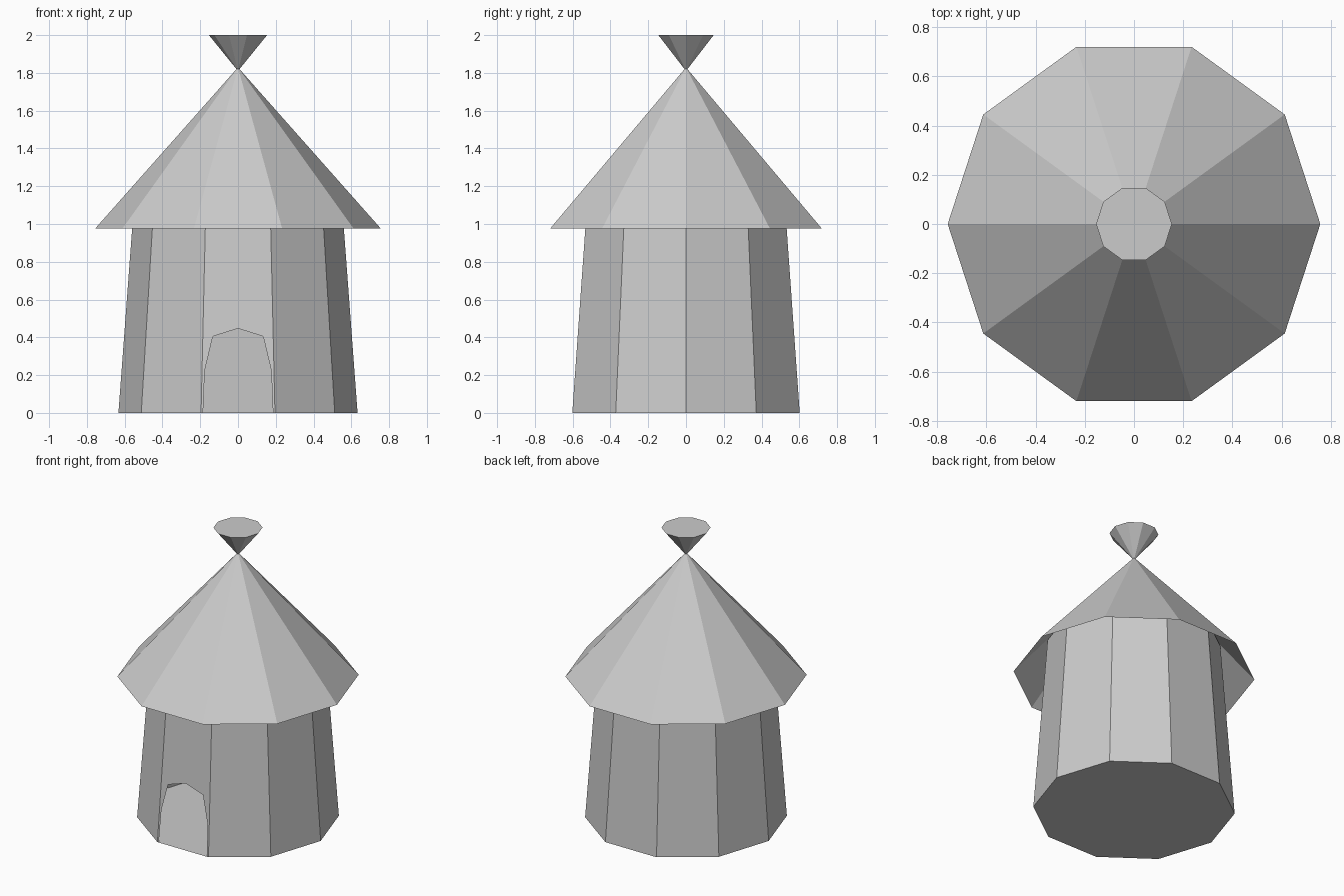
import bpy, bmesh
from math import cos, sin, pi

if "Cube" in bpy.data.objects:
    bpy.data.objects.remove(bpy.data.objects["Cube"])

SIDES = 10
STEP = 2 * pi / SIDES


def ring(bm, r, z):
    return [bm.verts.new((r * cos(i * STEP), r * sin(i * STEP), z)) for i in range(SIDES)]


def bridge(bm, low, high, skip=()):
    for i in range(SIDES):
        if i not in skip:
            j = (i + 1) % SIDES
            bm.faces.new((low[i], low[j], high[j], high[i]))


def finish(bm, name):
    mesh = bpy.data.meshes.new(name)
    bm.to_mesh(mesh)
    bm.free()
    obj = bpy.data.objects.new(name, mesh)
    bpy.context.collection.objects.link(obj)
    return obj


# Thin hollow walls, tapering upward until they meet the roof inside
BASE_R, TOP_R, TOP_Z = 0.633, 0.543, 1.21
FRONT = 7  # side that faces -y
bm = bmesh.new()
low, high = ring(bm, BASE_R, 0), ring(bm, TOP_R, TOP_Z)
bridge(bm, low, high, skip=(FRONT,))

# Front wall with an arched doorway cut out of its outline
half_arch = [(0.185, 0), (0.176, 0.225), (0.133, 0.405)]
arch = [(-x, z) for x, z in half_arch] + [(0, 0.447)] + half_arch[::-1]
door = []
for x, z in arch:
    r = BASE_R + (TOP_R - BASE_R) * z / TOP_Z
    door.append(bm.verts.new((x, -r * cos(STEP / 2), z)))
bm.faces.new([low[FRONT]] + door + [low[FRONT + 1], high[FRONT + 1], high[FRONT]])
finish(bm, "walls")

# Floor
bm = bmesh.new()
bm.faces.new(ring(bm, BASE_R, 0)[::-1])
finish(bm, "floor")

# Open conical roof, pinched at the neck
NECK_R, NECK_Z = 0.008, 1.82
bm = bmesh.new()
bridge(bm, ring(bm, 0.757, 0.975), ring(bm, NECK_R, NECK_Z))
finish(bm, "roof")

# Flared tuft on top with a flat cap
bm = bmesh.new()
tip = ring(bm, 0.154, 2.0)
bridge(bm, ring(bm, NECK_R, NECK_Z), tip)
bm.faces.new(tip)
finish(bm, "roof_tuft")
